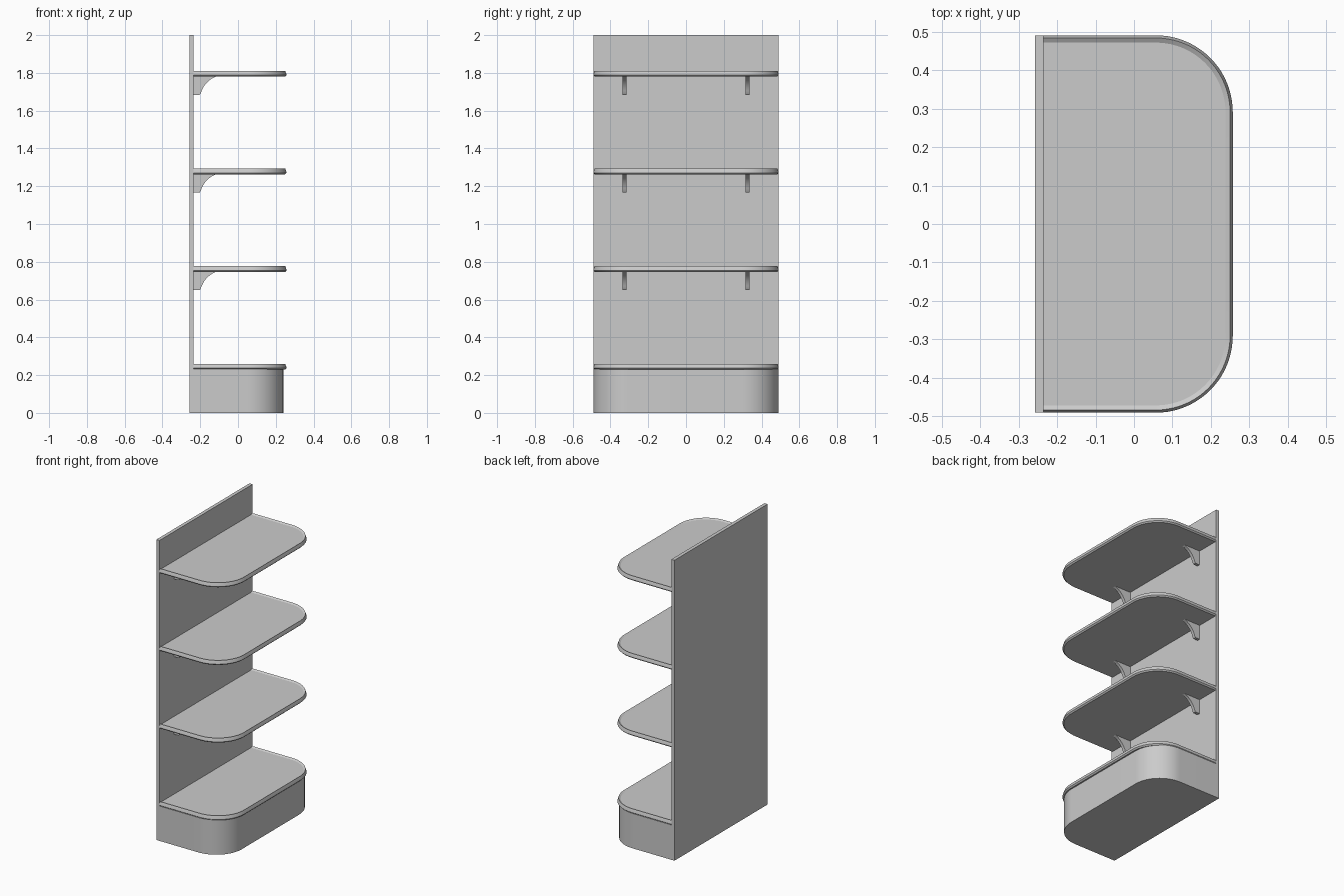
import bpy, bmesh, math

cube = bpy.data.objects.get("Cube")
if cube:
    bpy.data.objects.remove(cube, do_unlink=True)

grey = bpy.data.materials.new("grey")
grey.use_nodes = True
grey.diffuse_color = (0.6, 0.6, 0.6, 1)
grey.node_tree.nodes["Principled BSDF"].inputs["Base Color"].default_value = (0.6, 0.6, 0.6, 1)

BACK, PANEL, HALF = -0.258, -0.235, 0.49


def finish(name, bm, smooth=True):
    bmesh.ops.recalc_face_normals(bm, faces=bm.faces)
    mesh = bpy.data.meshes.new(name)
    bm.to_mesh(mesh)
    bm.free()
    mesh.materials.append(grey)
    obj = bpy.data.objects.new(name, mesh)
    bpy.context.collection.objects.link(obj)
    if smooth:
        bpy.ops.object.select_all(action="DESELECT")
        obj.select_set(True)
        bpy.context.view_layer.objects.active = obj
        bpy.ops.object.shade_smooth_by_angle(angle=math.radians(25))
    return obj


def outline(back, front, half, radius, steps=20):
    """D-shaped plan: square at the back, rounded at the two front corners."""
    pts = [(back, -half)]
    for side, start in ((-1, -90), (1, 0)):
        for i in range(steps + 1):
            a = math.radians(start + 90 * i / steps)
            pts.append((front - radius + radius * math.cos(a),
                        side * (half - radius) + radius * math.sin(a)))
    return pts + [(back, half)]


def loft(name, sections):
    """Join stacked (outline, z) sections and cap both ends."""
    bm = bmesh.new()
    rings = [[bm.verts.new((x, y, z)) for x, y in pts] for pts, z in sections]
    for low, high in zip(rings, rings[1:]):
        for i in range(len(low)):
            j = (i + 1) % len(low)
            bm.faces.new((low[i], low[j], high[j], high[i]))
    bm.faces.new(rings[0])
    bm.faces.new(rings[-1])
    return finish(name, bm)


def bracket(name, y, z):
    """Thin gusset with a concave front edge, hung under a shelf."""
    profile = [(PANEL, 0), (PANEL, -0.096), (-0.203, -0.096)]
    for i in range(9):
        t = i / 8
        profile.append(((1 - t) ** 2 * -0.198 + 2 * t * (1 - t) * -0.178 + t * t * -0.118,
                        (1 - t) ** 2 * -0.09 + 2 * t * (1 - t) * -0.025))
    bm = bmesh.new()
    face = bm.faces.new([bm.verts.new((px, y - 0.01, z + pz)) for px, pz in profile])
    ext = bmesh.ops.extrude_face_region(bm, geom=[face])
    bmesh.ops.translate(bm, vec=(0, 0.02, 0),
                        verts=[v for v in ext["geom"] if isinstance(v, bmesh.types.BMVert)])
    finish(name, bm)


# Back panel
bm = bmesh.new()
bmesh.ops.create_cube(bm, size=1)
for v in bm.verts:
    v.co = (BACK if v.co.x < 0 else PANEL, v.co.y * 2 * HALF, 1 + v.co.z * 2)
finish("back_panel", bm, smooth=False)

# Plinth
plan = outline(BACK, 0.24, HALF, 0.19)
loft("base", [(plan, 0), (plan, 0.232)])

# Shelves: bevelled edge rising to a low lip around a recessed top
edge = [(0.008, 0.0), (0.0, 0.008), (0.001, 0.014), (0.007, 0.031), (0.019, 0.024)]
for n in range(4):
    z = 0.229 + n * 0.517
    loft(f"shelf_{n + 1}", [(outline(PANEL, 0.257 - d, HALF + 0.001 - d, 0.2 - d), z + h)
                            for d, h in edge])
    if n:
        for side, y in (("right", -0.325), ("left", 0.325)):
            bracket(f"bracket_{n + 1}_{side}", y, z)
